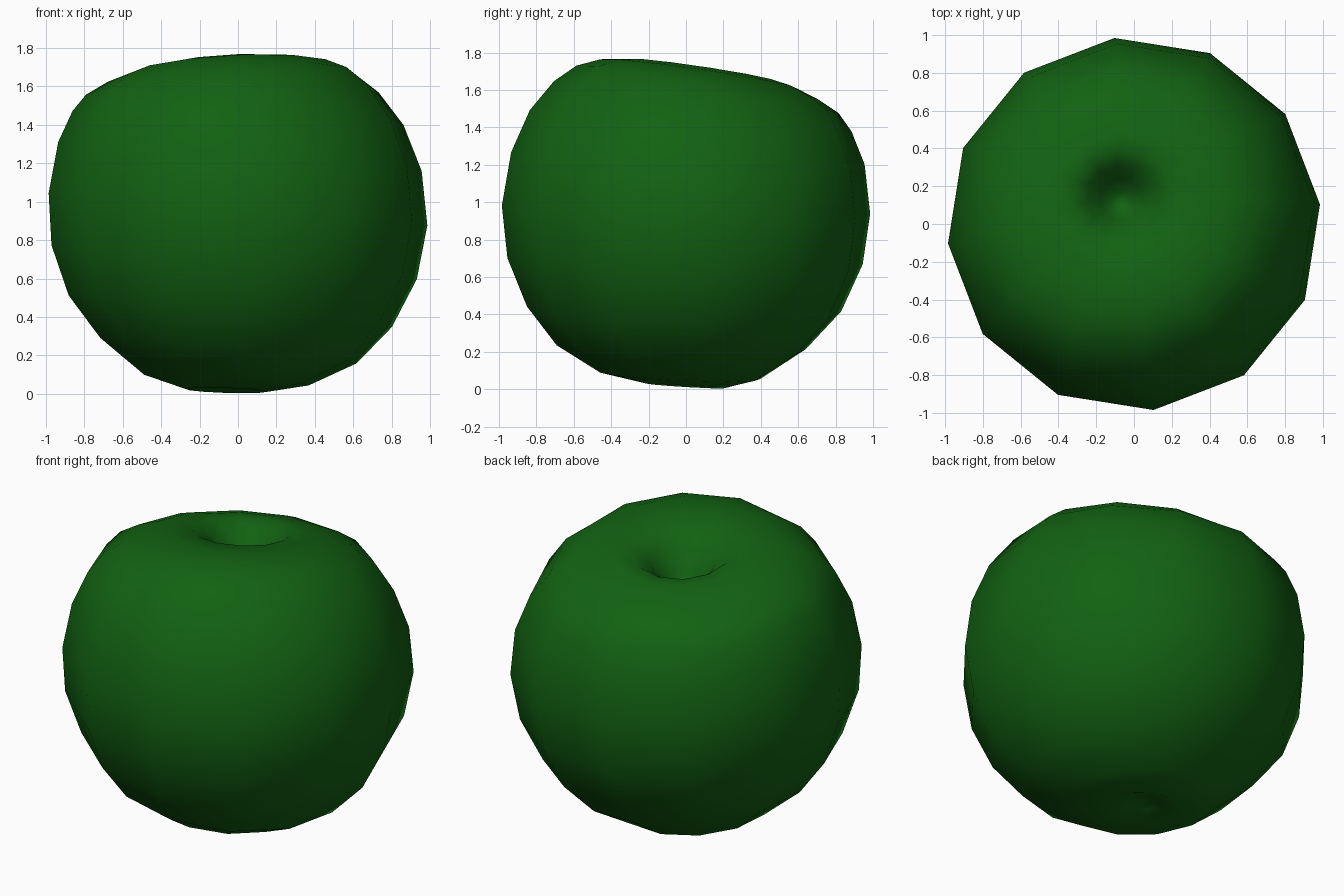
import bpy, bmesh
from math import sin, cos, radians

SIDES = 12
# Rings from the base dimple to the top dimple:
# radius, height, centre x, centre y, lean along x, lean along y
RINGS = [
    (0.09, 0.060, -0.07, 0.00, -0.05, -0.05),
    (0.21, 0.018, -0.06, 0.00, -0.03, -0.06),
    (0.43, 0.072, -0.06, -0.03, -0.06, -0.045),
    (0.67, 0.225, -0.05, -0.025, -0.097, -0.025),
    (0.845, 0.43, -0.04, -0.01, -0.095, -0.025),
    (0.955, 0.685, -0.02, -0.005, -0.09, -0.027),
    (0.99, 0.96, 0.00, 0.00, -0.082, -0.03),
    (0.95, 1.235, 0.01, 0.01, -0.075, -0.042),
    (0.865, 1.435, 0.00, 0.025, -0.035, -0.07),
    (0.765, 1.562, -0.03, 0.055, 0.02, -0.11),
    (0.65, 1.64, -0.03, 0.06, 0.04, -0.135),
    (0.53, 1.685, -0.03, 0.07, 0.05, -0.145),
    (0.40, 1.705, -0.04, 0.09, 0.05, -0.15),
    (0.28, 1.695, -0.06, 0.12, 0.05, -0.15),
    (0.18, 1.62, -0.07, 0.13, 0.05, -0.15),
    (0.11, 1.51, -0.07, 0.13, 0.04, -0.12),
    (0.05, 1.44, -0.07, 0.12, 0.03, -0.10),
]

bm = bmesh.new()


def add_ring(r, z, cx, cy, lx, ly):
    """One slightly leaning ring of the fruit."""
    ring = []
    for i in range(SIDES):
        a = radians(6) + radians(360 / SIDES) * i
        x, y = r * cos(a), r * sin(a)
        ring.append(bm.verts.new((cx + x, cy + y, z + lx * x + ly * y)))
    return ring


# Skin: bridge neighbouring rings
loops = [add_ring(*row) for row in RINGS]
for low, high in zip(loops, loops[1:]):
    for i in range(SIDES):
        j = (i + 1) % SIDES
        bm.faces.new((low[i], low[j], high[j], high[i]))

# Close both dimples with fans
base = bm.verts.new((-0.07, 0.0, 0.085))
tip = bm.verts.new((-0.07, 0.12, 1.42))
for i in range(SIDES):
    j = (i + 1) % SIDES
    bm.faces.new((base, loops[0][j], loops[0][i]))
    bm.faces.new((tip, loops[-1][i], loops[-1][j]))

bmesh.ops.recalc_face_normals(bm, faces=bm.faces)
for f in bm.faces:
    f.smooth = True

mesh = bpy.data.meshes.new("apple")
bm.to_mesh(mesh)
bm.free()
apple = bpy.data.objects.new("apple", mesh)
bpy.context.collection.objects.link(apple)

# Green skin
skin = bpy.data.materials.new("green_skin")
skin.diffuse_color = (0.006, 0.12, 0.006, 1)
mesh.materials.append(skin)
